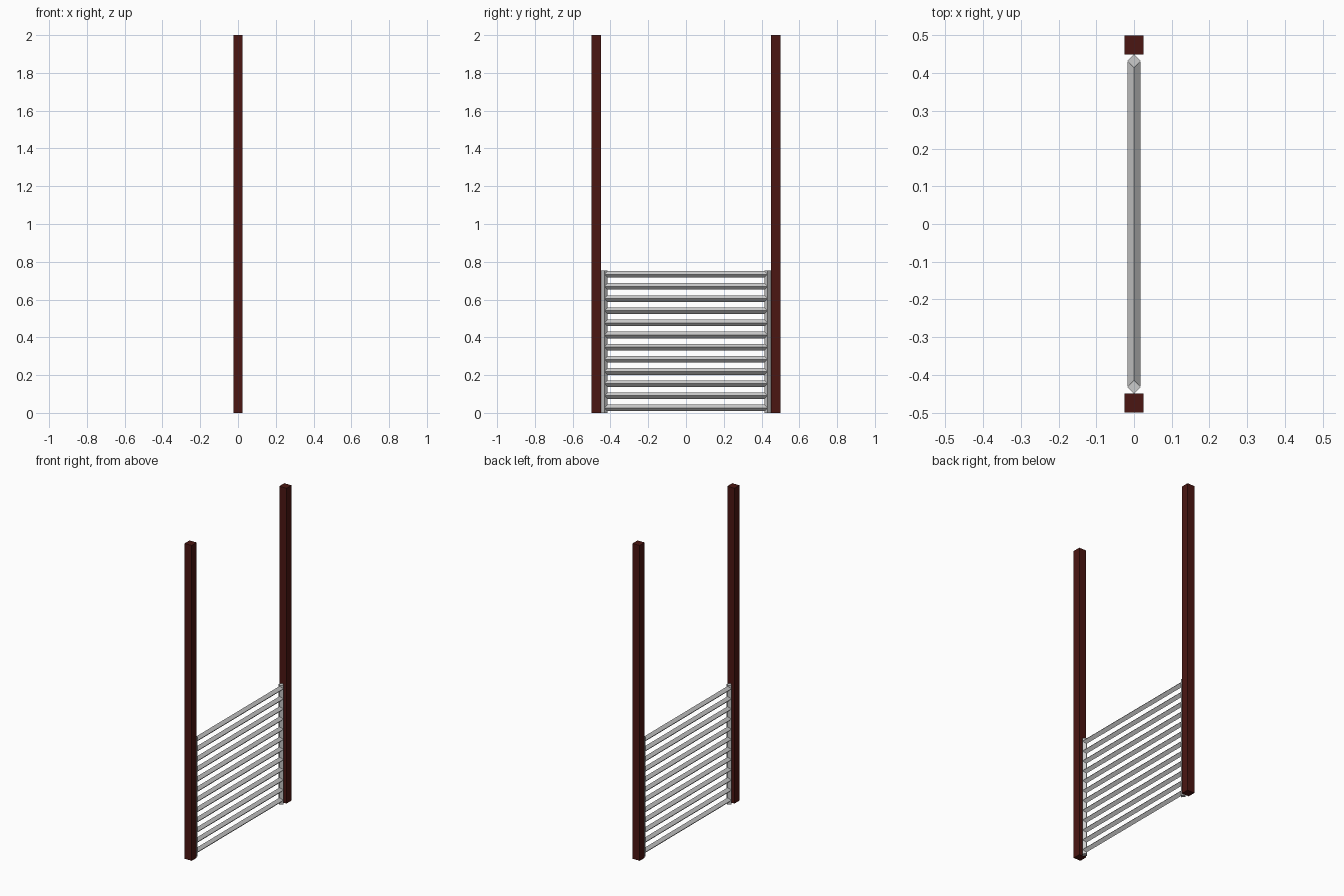
import bpy
from math import pi

if "Cube" in bpy.data.objects:
    bpy.data.objects.remove(bpy.data.objects["Cube"])

red = bpy.data.materials.new("dark_red_wood")
red.diffuse_color = (0.07, 0.008, 0.006, 1)
red.use_nodes = True
red.node_tree.nodes["Principled BSDF"].inputs["Base Color"].default_value = red.diffuse_color


def diamond_bar(name, length, loc, rot=(0, 0, 0), radius=0.0175):
    # four-sided bar whose edges point along the axes
    bpy.ops.mesh.primitive_cylinder_add(vertices=4, radius=radius, depth=length,
                                        location=loc, rotation=rot)
    bpy.context.object.name = name


for side, s in (("left", -1), ("right", 1)):
    # tall square post
    bpy.ops.mesh.primitive_cube_add(size=1, location=(0, s * 0.475, 1))
    post = bpy.context.object
    post.name = side + "_post"
    post.scale = (0.05, 0.05, 2)
    post.data.materials.append(red)
    # gate upright beside the post
    diamond_bar(side + "_upright", 0.755, (0, s * 0.4325, 0.3775))

# horizontal rungs
for i in range(12):
    diamond_bar(f"rung_{i + 1}", 0.86, (0, 0, 0.0265 + i * 0.0643), (pi / 2, 0, 0))
